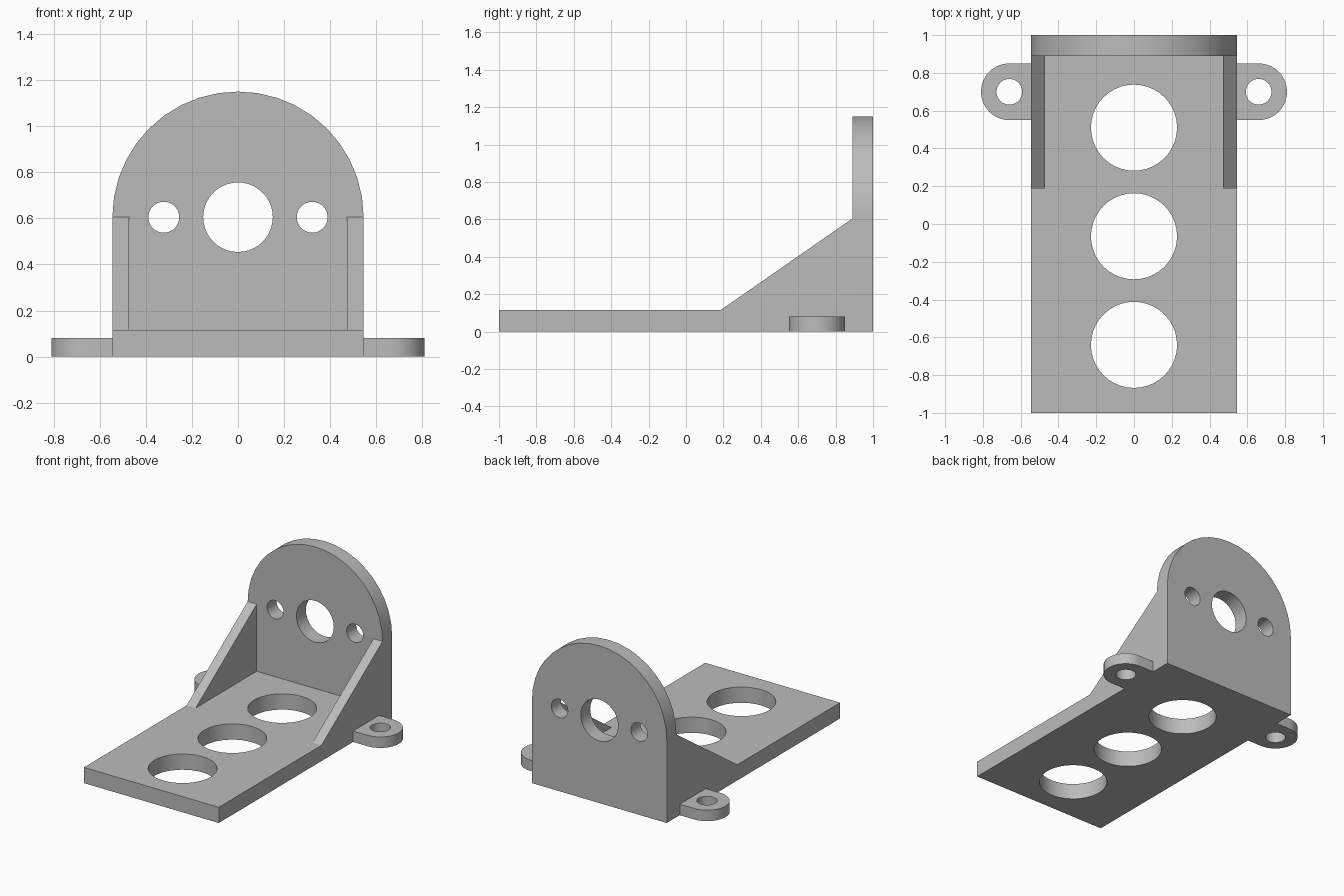
import bpy
import bmesh
from math import sin, cos, pi
from mathutils import Vector

cube = bpy.data.objects.get("Cube")
if cube:
    bpy.data.objects.remove(cube, do_unlink=True)

grey = bpy.data.materials.new("plain grey")
grey.use_nodes = True
colour = (0.5, 0.5, 0.5, 1)
grey.diffuse_color = colour
grey.node_tree.nodes["Principled BSDF"].inputs["Base Color"].default_value = colour

HALF_W = 0.545    # half width of base and back plate
BASE_T = 0.115    # base thickness
PLATE_Y = 0.89    # front face of the back plate
AXIS_Z = 0.605    # height of the arch centre
EAR_X, EAR_Y, EAR_R, EAR_T = 0.66, 0.70, 0.15, 0.08


def arc(cx, cy, r, start, end, steps):
    angles = [start + (end - start) * i / steps for i in range(steps + 1)]
    return [(cx + r * cos(a), cy + r * sin(a)) for a in angles]


def circle(cx, cy, r):
    return arc(cx, cy, r, 0, 2 * pi, 40)[:-1]


def prism(name, outline, axis, low, high):
    """Extrude a 2D outline along one axis, between two coordinates."""
    def place(p):
        co = list(p)
        co.insert(axis, low)
        return co

    bm = bmesh.new()
    face = bm.faces.new([bm.verts.new(place(p)) for p in outline])
    result = bmesh.ops.extrude_face_region(bm, geom=[face])
    shift = Vector((0, 0, 0))
    shift[axis] = high - low
    moved = [v for v in result["geom"] if isinstance(v, bmesh.types.BMVert)]
    bmesh.ops.translate(bm, verts=moved, vec=shift)
    bmesh.ops.recalc_face_normals(bm, faces=bm.faces)
    mesh = bpy.data.meshes.new(name)
    bm.to_mesh(mesh)
    bm.free()
    mesh.materials.append(grey)
    obj = bpy.data.objects.new(name, mesh)
    bpy.context.collection.objects.link(obj)
    return obj


def combine(target, tool, operation):
    """Apply a boolean and discard the tool."""
    mod = target.modifiers.new("combine", "BOOLEAN")
    mod.operation, mod.object, mod.solver = operation, tool, "EXACT"
    bpy.context.view_layer.objects.active = target
    bpy.ops.object.modifier_apply(modifier=mod.name)
    bpy.data.objects.remove(tool, do_unlink=True)


# Base plate
base = [(-HALF_W, -1), (HALF_W, -1), (HALF_W, 1), (-HALF_W, 1)]
bracket = prism("mounting_bracket", base, 2, 0, BASE_T)

# Arched back plate
arch = [(-HALF_W, 0), (HALF_W, 0)] + arc(0, AXIS_Z, HALF_W, 0, pi, 20)
parts = [prism("back_plate", arch, 1, PLATE_Y, 1)]

# Side gussets and screw ears
gusset = [(0.185, 0), (1, 0), (1, AXIS_Z), (PLATE_Y, AXIS_Z), (0.185, BASE_T)]
for side, s in (("left", 1), ("right", -1)):
    parts.append(prism(side + "_gusset", gusset, 0, s * 0.472, s * HALF_W))
    ear = [(s * x, y) for x, y in arc(EAR_X, EAR_Y, EAR_R, -pi / 2, pi / 2, 20)]
    ear += [(s * 0.5, EAR_Y + EAR_R), (s * 0.5, EAR_Y - EAR_R)]
    parts.append(prism(side + "_ear", ear, 2, 0, EAR_T))

for part in parts:
    combine(bracket, part, "UNION")

# Round holes: three in the base, one per ear, three in the back plate
upright = [(0, y, 0.228) for y in (0.51, -0.065, -0.64)]
upright += [(s * EAR_X, EAR_Y, 0.068) for s in (1, -1)]
through = [(0, AXIS_Z, 0.151), (0.322, AXIS_Z, 0.067), (-0.322, AXIS_Z, 0.067)]
for x, y, r in upright:
    combine(bracket, prism("hole", circle(x, y, r), 2, -0.1, 0.2), "DIFFERENCE")
for x, z, r in through:
    combine(bracket, prism("hole", circle(x, z, r), 1, 0.8, 1.1), "DIFFERENCE")

# Smooth the round walls and keep the edges crisp
bracket.select_set(True)
bpy.context.view_layer.objects.active = bracket
bpy.ops.object.shade_smooth_by_angle(angle=pi / 6)
